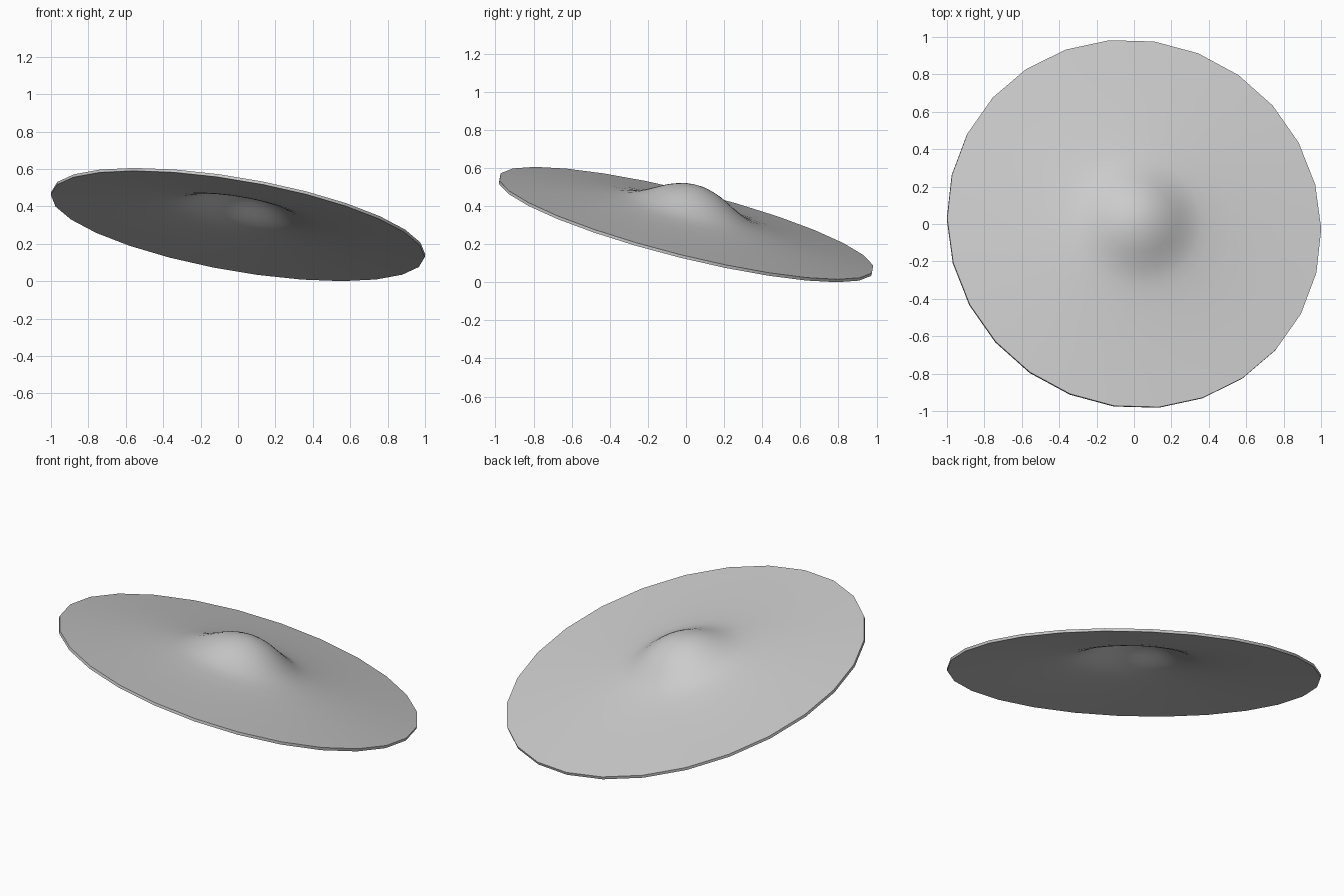
import bpy, bmesh, math
from mathutils import Matrix, Vector

if "Cube" in bpy.data.objects:
    bpy.data.objects.remove(bpy.data.objects["Cube"])

SIDES = 26
HALF = 0.008   # half the sheet thickness
# radius, height of the sheet's middle, from the bell out to the rim
PROFILE = [(0.03, .2045), (0.07, .198), (0.11, .186), (0.15, .170), (0.19, .149),
           (0.23, .126), (0.27, .105), (0.31, .087), (0.35, .074), (0.41, .061),
           (0.52, .045), (0.68, .028), (0.85, .013), (1.014, 0)]
APEX = 0.206

bm = bmesh.new()


def ring(r, z):
    return [bm.verts.new((r * math.cos(a), r * math.sin(a), z))
            for a in (2 * math.pi * i / SIDES for i in range(SIDES))]


# closed loop of rings: top from the bell to the rim, then the underside back in
rings = [ring(r, z + HALF) for r, z in PROFILE]
rings += [ring(r, z - HALF) for r, z in reversed(PROFILE)]
for a, b in zip(rings, rings[1:]):
    for i in range(SIDES):
        j = (i + 1) % SIDES
        bm.faces.new((a[i], b[i], b[j], a[j]))
for loop, z in ((rings[0], APEX + HALF), (rings[-1], APEX - HALF)):
    tip = bm.verts.new((0, 0, z))
    for i in range(SIDES):
        bm.faces.new((loop[i], loop[(i + 1) % SIDES], tip))
bmesh.ops.recalc_face_normals(bm, faces=bm.faces)

# tilt the disc, its front left edge raised, and rest it on the ground
normal = Vector((0.166, 0.239, 0.957)).normalized()
tilt = Vector((0, 0, 1)).rotation_difference(normal).to_matrix().to_4x4()
bm.transform(tilt @ Matrix.Rotation(-0.0075, 4, 'Z'))
low = min(v.co.z for v in bm.verts)
bmesh.ops.translate(bm, verts=bm.verts, vec=(0, 0, -low))

mesh = bpy.data.meshes.new("cymbal")
bm.to_mesh(mesh)
bm.free()
cymbal = bpy.data.objects.new("cymbal", mesh)
bpy.context.collection.objects.link(cymbal)
bpy.context.view_layer.objects.active = cymbal
cymbal.select_set(True)
bpy.ops.object.shade_smooth_by_angle(angle=math.radians(40))
